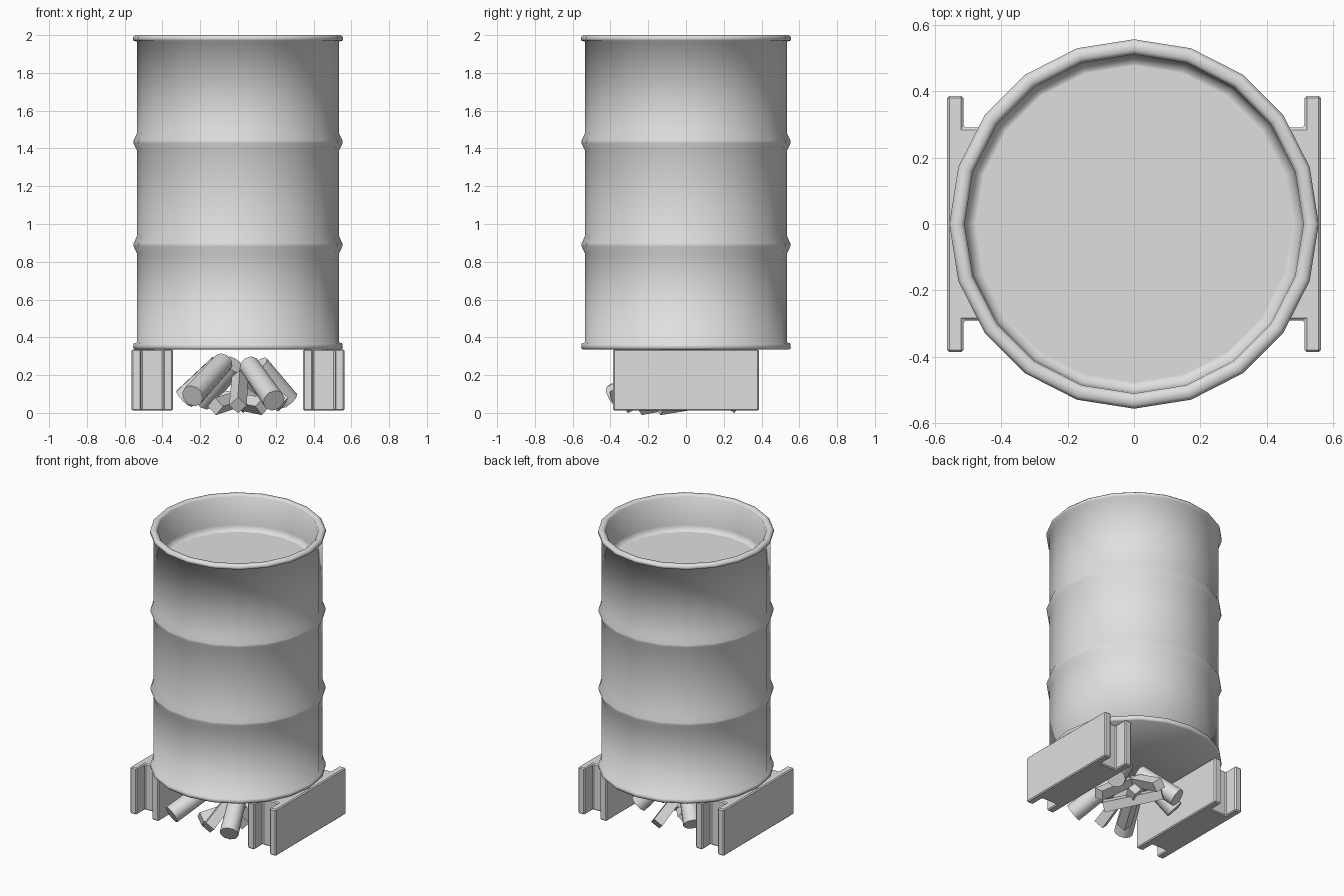
import bpy, bmesh, math
from mathutils import Vector

if "Cube" in bpy.data.objects:
    bpy.data.objects.remove(bpy.data.objects["Cube"])

grey = bpy.data.materials.new("light grey")
grey.diffuse_color = (0.74, 0.74, 0.74, 1)
grey.use_nodes = True
grey.node_tree.nodes["Principled BSDF"].inputs["Base Color"].default_value = grey.diffuse_color


def add_object(name, bm, smooth=None):
    bmesh.ops.recalc_face_normals(bm, faces=bm.faces)
    mesh = bpy.data.meshes.new(name)
    bm.to_mesh(mesh)
    bm.free()
    mesh.materials.append(grey)
    ob = bpy.data.objects.new(name, mesh)
    bpy.context.collection.objects.link(ob)
    if smooth:
        bpy.ops.object.select_all(action='DESELECT')
        ob.select_set(True)
        bpy.context.view_layer.objects.active = ob
        bpy.ops.object.shade_smooth_by_angle(angle=math.radians(smooth))
    return ob


def lathe(name, profile, sides, smooth):
    bm = bmesh.new()
    rings = [[bm.verts.new((r * math.cos(2 * math.pi * i / sides),
                            r * math.sin(2 * math.pi * i / sides), z))
              for i in range(sides)] for r, z in profile]
    for a, b in zip(rings, rings[1:]):
        for i in range(sides):
            j = (i + 1) % sides
            bm.faces.new((a[i], a[j], b[j], b[i]))
    bm.faces.new(rings[0])
    bm.faces.new(rings[-1])
    return add_object(name, bm, smooth)


def beam_block(name, side):
    # I-shaped footprint extruded upwards
    half = [(0.344, 0.386), (0.395, 0.386), (0.395, 0.29),
            (0.513, 0.29), (0.513, 0.386), (0.563, 0.386)]
    outline = half + [(x, -y) for x, y in reversed(half)]
    bm = bmesh.new()
    base = bm.faces.new([bm.verts.new((side * x, y, 0.012)) for x, y in outline])
    top = bmesh.ops.extrude_face_region(bm, geom=[base])["geom"]
    bmesh.ops.translate(bm, vec=(0, 0, 0.324),
                        verts=[v for v in top if isinstance(v, bmesh.types.BMVert)])
    ob = add_object(name, bm)
    bevel = ob.modifiers.new("soft edges", 'BEVEL')
    bevel.width = 0.007
    bevel.segments = 1


def log(name, foot, head, radius, sides):
    foot, head = Vector(foot), Vector(head)
    axis = head - foot
    bm = bmesh.new()
    bmesh.ops.create_cone(bm, cap_ends=True, segments=sides, radius1=radius,
                          radius2=radius * 0.92, depth=axis.length)
    bmesh.ops.rotate(bm, verts=bm.verts, cent=(0, 0, 0),
                     matrix=axis.to_track_quat('Z', 'Y').to_matrix())
    bmesh.ops.translate(bm, verts=bm.verts, vec=(foot + head) / 2)
    add_object(name, bm, 60)


# Drum: base rim, two pointed ribs, rolled top lip and sunken lid
profile = [(0.545, 0.335), (0.555, 0.345), (0.553, 0.366), (0.535, 0.374)]
for z in (0.89, 1.435):
    profile += [(0.535, z - 0.045), (0.553, z - 0.008), (0.553, z + 0.008), (0.535, z + 0.045)]
profile += [(0.535, 1.965), (0.555, 1.972), (0.556, 1.988), (0.545, 2.0), (0.522, 2.0),
            (0.51, 1.988), (0.508, 1.79), (0.502, 1.768), (0.486, 1.755), (0.478, 1.753)]
lathe("drum", profile, 20, 80)
# Flat centre of the lid keeps even shading
lathe("lid_panel", [(0.478, 1.751), (0.478, 1.755)], 20, 30)

# Supports on both sides
beam_block("right_support", 1)
beam_block("left_support", -1)

# Round logs leaning together
logs = [((0.19, -0.37, 0.065), (0.06, -0.05, 0.25)),
        ((-0.24, -0.39, 0.09), (-0.08, -0.06, 0.265)),
        ((-0.19, 0.20, 0.065), (-0.02, 0.03, 0.255)),
        ((-0.285, 0.06, 0.075), (-0.10, 0.0, 0.255)),
        ((0.265, 0.14, 0.065), (0.11, 0.04, 0.255))]
for i, (foot, head) in enumerate(logs):
    log(f"round_log_{i + 1}", foot, head, 0.06, 10)

# Split wedges between them
wedges = [((0.0, -0.33, 0.04), (0.01, -0.03, 0.19)),
          ((0.03, 0.28, 0.04), (0.0, 0.02, 0.20)),
          ((0.24, -0.06, 0.045), (0.03, -0.02, 0.20)),
          ((-0.12, -0.24, 0.035), (0.06, 0.08, 0.09)),
          ((0.13, -0.14, 0.035), (-0.10, 0.16, 0.08))]
for i, (foot, head) in enumerate(wedges):
    log(f"split_wedge_{i + 1}", foot, head, 0.047, 4)
